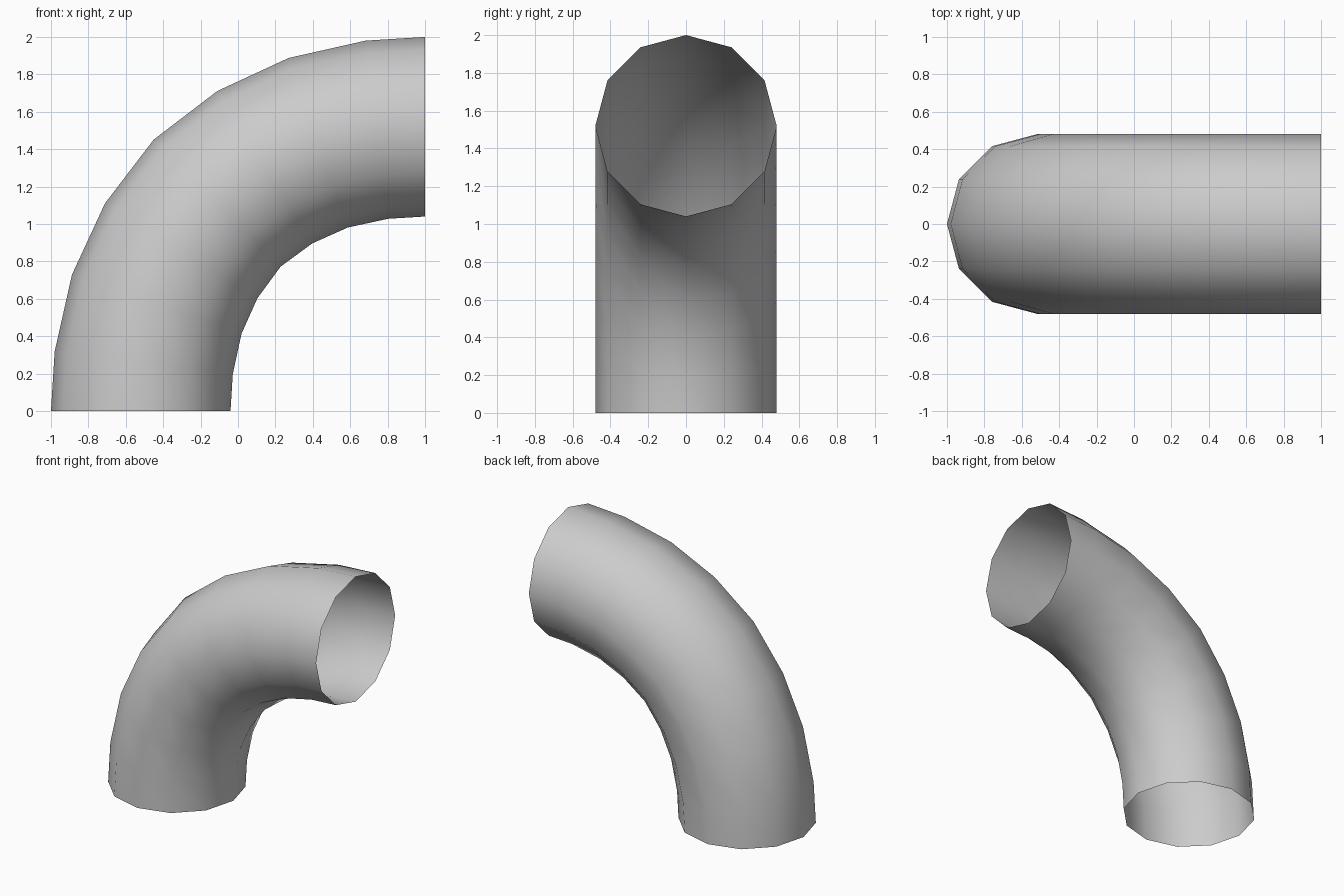
import bpy, bmesh
from math import cos, sin, pi, radians

if "Cube" in bpy.data.objects:
    bpy.data.objects.remove(bpy.data.objects["Cube"])

R, SIDES = 0.48, 12

# First half of the bend: (distance from bend centre, bend angle, ring tilt)
half = [(1.52, 0, 0), (1.526, 9.7, 7.2), (1.544, 21.7, 19.2),
        (1.56, 33.3, 31.9), (1.572, 45, 45)]
# Second half mirrors the first across the 45 degree line
path = half + [(d, 90 - a, 90 - t) for d, a, t in reversed(half[:-1])]

bm = bmesh.new()
rings = []
for d, a, t in path:
    a, t = radians(a), radians(t)
    cx, cz = 1 - d * cos(a), d * sin(a)
    ring = []
    for i in range(SIDES):
        p = 2 * pi * i / SIDES
        u = R * cos(p)
        ring.append(bm.verts.new((cx - u * cos(t), R * sin(p), cz + u * sin(t))))
    rings.append(ring)

# Bridge the rings, leaving both ends open
for r0, r1 in zip(rings, rings[1:]):
    for i in range(SIDES):
        j = (i + 1) % SIDES
        bm.faces.new((r0[i], r1[i], r1[j], r0[j])).smooth = True
bmesh.ops.recalc_face_normals(bm, faces=bm.faces)

# Open pipe elbow
mesh = bpy.data.meshes.new("pipe_elbow")
bm.to_mesh(mesh)
bm.free()
bpy.context.collection.objects.link(bpy.data.objects.new("pipe_elbow", mesh))
